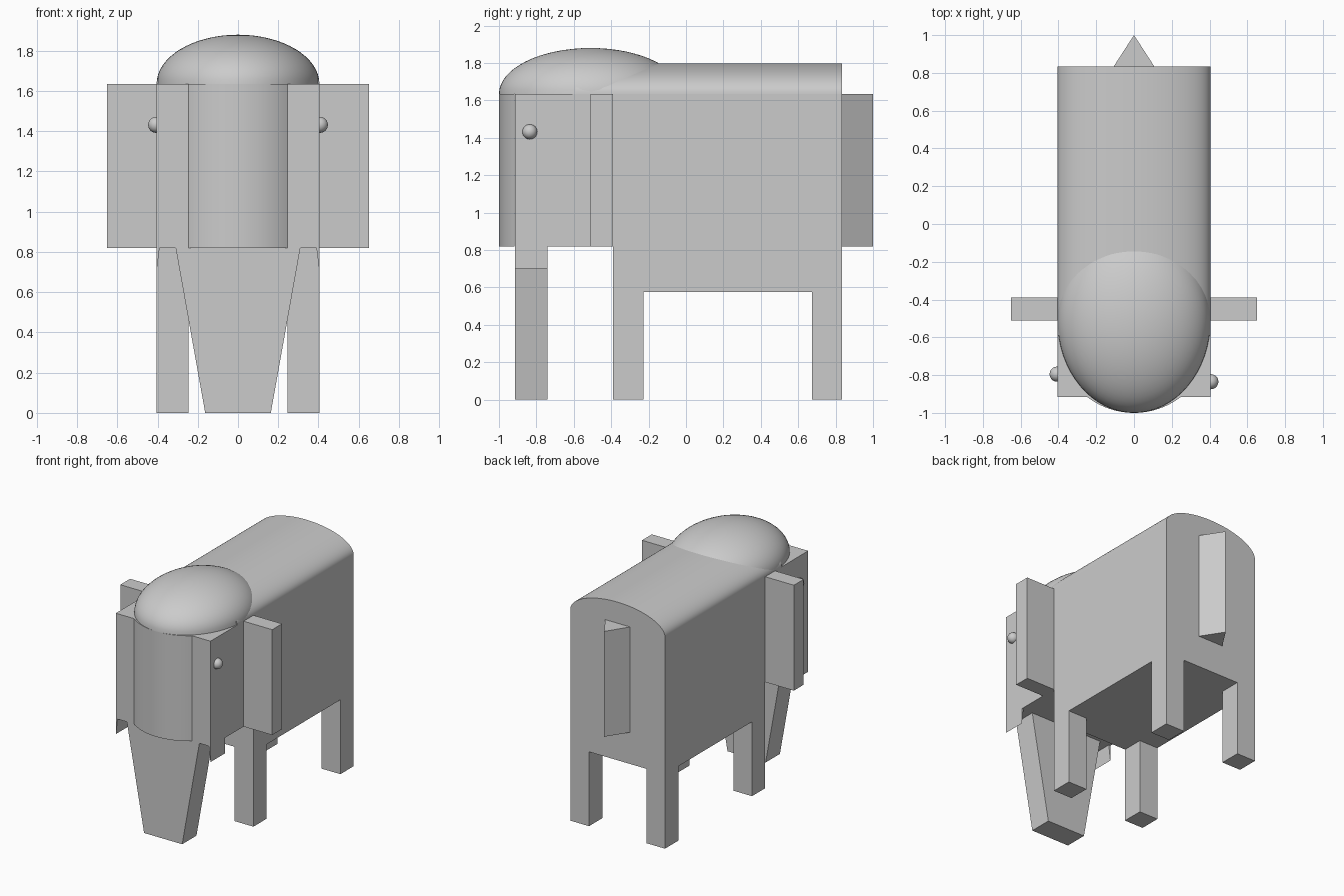
import bpy, bmesh
from math import sin, cos, pi, asin, radians
from mathutils import Matrix, Vector

cube = bpy.data.objects.get("Cube")
if cube:
    bpy.data.objects.remove(cube, do_unlink=True)

grey = bpy.data.materials.new("light grey")
grey.use_nodes = True
COLOUR = (0.6, 0.6, 0.6, 1)
grey.diffuse_color = COLOUR
grey.node_tree.nodes["Principled BSDF"].inputs["Base Color"].default_value = COLOUR

W = 0.405        # half width of body and head
TOP = 1.635      # top of body and head
CHIN = 0.82      # underside of head, ears and tail
HEAD_Y = -0.915  # front plane of head


def finish(name, bm, smooth=False):
    bmesh.ops.recalc_face_normals(bm, faces=bm.faces)
    mesh = bpy.data.meshes.new(name)
    bm.to_mesh(mesh)
    bm.free()
    obj = bpy.data.objects.new(name, mesh)
    bpy.context.collection.objects.link(obj)
    mesh.materials.append(grey)
    if smooth:
        bpy.ops.object.select_all(action='DESELECT')
        obj.select_set(True)
        bpy.context.view_layer.objects.active = obj
        bpy.ops.object.shade_smooth_by_angle(angle=radians(30))
    return obj


def prism(name, profile, axis, start, end, smooth=False):
    """Extrude an (x, y) profile along z, or an (x, z) profile along y."""
    def place(a, b):
        return (a, b, start) if axis == 'z' else (a, start, b)
    bm = bmesh.new()
    face = bm.faces.new([bm.verts.new(place(a, b)) for a, b in profile])
    grown = bmesh.ops.extrude_face_region(bm, geom=[face])["geom"]
    move = Vector((0, 0, end - start)) if axis == 'z' else Vector((0, end - start, 0))
    bmesh.ops.translate(bm, vec=move, verts=[g for g in grown if isinstance(g, bmesh.types.BMVert)])
    return finish(name, bm, smooth)


def box(name, x, y, z):
    return prism(name, [(x[0], y[0]), (x[1], y[0]), (x[1], y[1]), (x[0], y[1])], 'z', *z)


# Body and head blocks
box("body", (-W, W), (-0.39, 0.835), (0.575, TOP))
box("head", (-W, W), (HEAD_Y, -0.39), (CHIN, TOP))

# Rounded back: half of a flattened cylinder
arc = [(W * cos(pi * i / 48), TOP + 0.163 * sin(pi * i / 48)) for i in range(49)]
prism("rounded_back", arc, 'y', -0.59, 0.835, True)

# Curved face bulging from the front of the head
centre = -1 + W
spread = asin(0.247 / W)
bulge = [(W * sin(spread * t / 12), centre - W * cos(spread * t / 12)) for t in range(-12, 13)]
prism("face", bulge, 'z', CHIN, TOP, True)

# Domed crown: upper half of a squashed sphere
bm = bmesh.new()
bmesh.ops.create_uvsphere(bm, u_segments=64, v_segments=32, radius=1)
bmesh.ops.bisect_plane(bm, geom=bm.verts[:] + bm.edges[:] + bm.faces[:], plane_co=(0, 0, 0),
                       plane_no=(0, 0, 1), clear_inner=True)
bmesh.ops.holes_fill(bm, edges=[e for e in bm.edges if e.is_boundary])
bmesh.ops.transform(bm, matrix=Matrix.Translation((0, -0.51, TOP)) @ Matrix.Diagonal((W, 0.49, 0.245, 1)),
                    verts=bm.verts)
finish("crown", bm, True)

# Tapered trunk and pointed tail
prism("trunk", [(-0.163, 0), (0.163, 0), (0.31, CHIN), (-0.31, CHIN)], 'y', HEAD_Y, -0.74)
prism("tail", [(-0.107, 0.835), (0.107, 0.835), (0, 1)], 'z', CHIN, TOP)

# Paired parts
for side, s in (("left", 1), ("right", -1)):
    box(side + "_ear", (s * W, s * 0.65), (-0.51, -0.39), (CHIN, TOP))
    prism(side + "_tusk", [(s * 0.39, CHIN), (s * W, CHIN), (s * W, 0.70)], 'y', HEAD_Y, -0.74)
    for end, y in (("front", -0.39), ("back", 0.673)):
        box(f"{end}_{side}_leg", (s * 0.245, s * W), (y, y + 0.162), (0, 0.575))
    bm = bmesh.new()
    bmesh.ops.create_uvsphere(bm, u_segments=24, v_segments=12, radius=0.04)
    bmesh.ops.translate(bm, vec=(s * 0.407, -0.835 if s > 0 else -0.795, 1.432), verts=bm.verts)
    finish(side + "_eye", bm, True)
